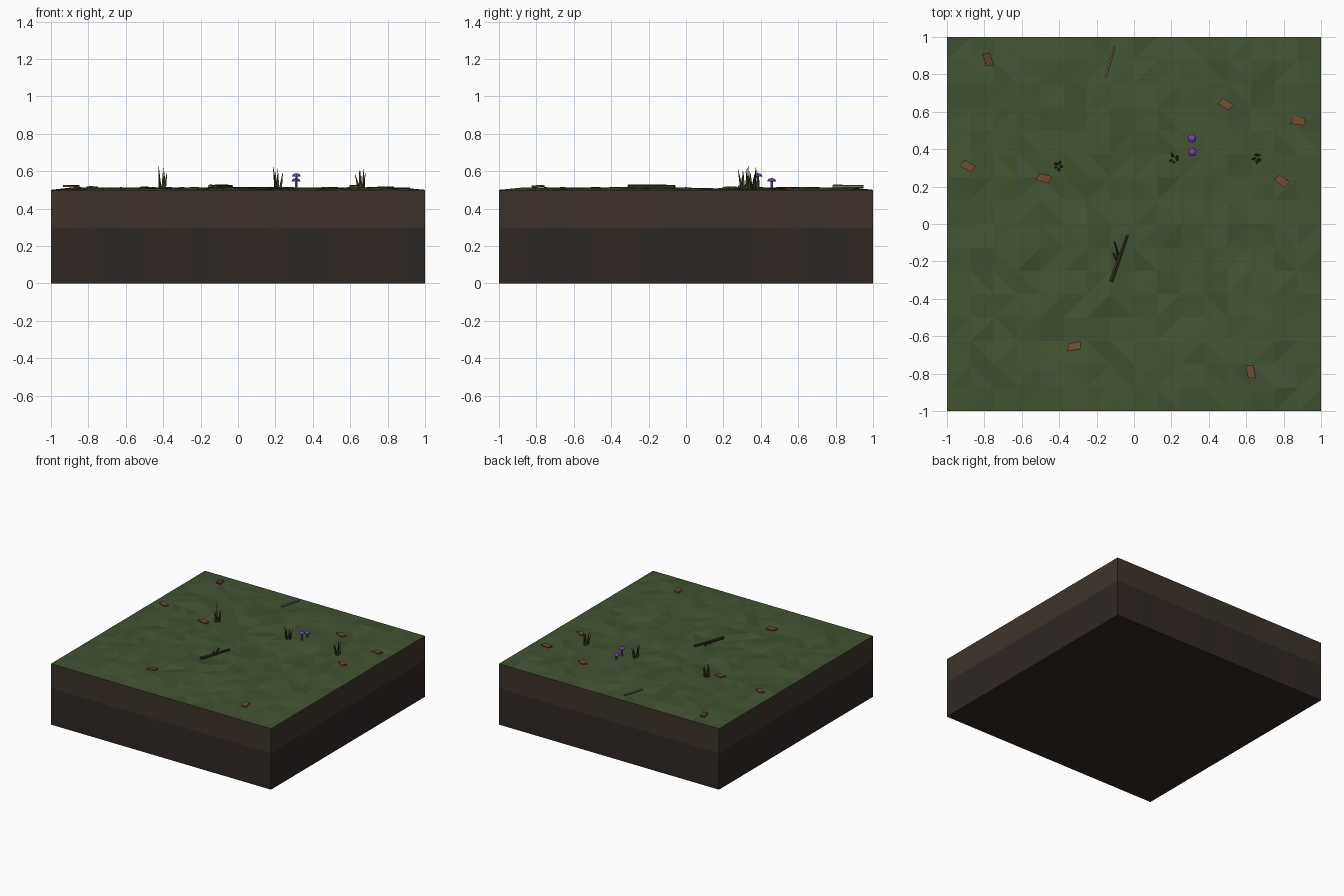
import bpy, bmesh, math, random
from mathutils import Vector, Matrix

if "Cube" in bpy.data.objects:
    bpy.data.objects.remove(bpy.data.objects["Cube"])

random.seed(7)
N = 16


def mat(name, r, g, b):
    m = bpy.data.materials.new(name)
    m.diffuse_color = (r, g, b, 1)
    m.use_nodes = True
    m.node_tree.nodes["Principled BSDF"].inputs["Base Color"].default_value = m.diffuse_color
    return m


GRASS = [mat("grass_a", .054, .086, .032), mat("grass_b", .048, .078, .029), mat("grass_c", .060, .090, .036)]
SOIL = [mat("soil_a", .050, .034, .024), mat("soil_b", .046, .034, .025)]
DEEP = [mat("deep_a", .031, .021, .017), mat("deep_b", .027, .021, .018)]
BLADE = mat("blade", .055, .055, .022)
LEAF = [mat("leaf_a", .17, .075, .030), mat("leaf_b", .10, .045, .024)]
WOOD = mat("wood", .035, .028, .020)
PALE = mat("pale_wood", .17, .15, .11)
STEM = mat("stem", .14, .12, .14)
CAP = mat("cap", .17, .05, .50)


def finish(name, bm, mats):
    bmesh.ops.recalc_face_normals(bm, faces=bm.faces)
    me = bpy.data.meshes.new(name)
    bm.to_mesh(me)
    bm.free()
    for m in mats:
        me.materials.append(m)
    ob = bpy.data.objects.new(name, me)
    bpy.context.collection.objects.link(ob)
    return ob


def tube(bm, a, b, r1, r2, sides=6):
    a, b = Vector(a), Vector(b)
    d = b - a
    rot = d.to_track_quat('Z', 'Y').to_matrix().to_4x4()
    bmesh.ops.create_cone(bm, cap_ends=True, segments=sides, radius1=r1, radius2=r2, depth=d.length,
                          matrix=Matrix.Translation((a + b) / 2) @ rot)


# Block: grid ground with an extruded two-layer soil skirt
bm = bmesh.new()
bmesh.ops.create_grid(bm, x_segments=N, y_segments=N, size=1, matrix=Matrix.Translation((0, 0, .5)))
for v in bm.verts:
    if max(abs(v.co.x), abs(v.co.y)) < .99:
        v.co.z += random.uniform(0, .015)
heights = {(round(v.co.x * 8), round(v.co.y * 8)): v.co.z for v in bm.verts}
rim = [e for e in bm.edges if e.is_boundary]
bmesh.ops.triangulate(bm, faces=bm.faces[:], quad_method='SHORT_EDGE')
for f in bm.faces:
    f.material_index = random.choice((0, 0, 1, 2))
for z, base in ((.3, 3), (0, 5)):
    geom = bmesh.ops.extrude_edge_only(bm, edges=rim)["geom"]
    for g in geom:
        if isinstance(g, bmesh.types.BMVert):
            g.co.z = z
        elif isinstance(g, bmesh.types.BMFace):
            g.material_index = base + random.randint(0, 1)
    rim = [g for g in geom if isinstance(g, bmesh.types.BMEdge) and all(abs(v.co.z - z) < 1e-4 for v in g.verts)]
base_face = bmesh.ops.contextual_create(bm, geom=rim)["faces"]
for f in base_face:
    f.material_index = 5
finish("ground_block", bm, GRASS + SOIL + DEEP)


def ground(x, y):
    return heights[(round(x * 8), round(y * 8))]


# Grass tufts: tapered three-sided blades fanning outward
for i, (x, y) in enumerate([(-.405, .31), (.215, .345), (.66, .355)]):
    bm = bmesh.new()
    for k in range(5):
        a = k * math.tau / 5 + i + random.uniform(-.3, .3)
        c, s = math.cos(a), math.sin(a)
        lean = random.uniform(.02, .045)
        h = random.uniform(.08, .125)
        tube(bm, (x + .014 * c, y + .014 * s, .5), (x + lean * c, y + lean * s, .507 + h), .010, .0006, 3)
    finish(f"grass_tuft_{i + 1}", bm, [BLADE])

# Fallen leaves: thin skewed quads
leaves = [(-.78, .88, 2.5, 1), (-.89, .31, .1, 0), (-.483, .245, .4, 0), (.49, .64, .1, 0),
          (.88, .55, .5, 0), (.79, .23, 0, 0), (-.32, -.655, .8, 0), (.625, -.79, 2.4, 0)]
for i, (x, y, rot, m) in enumerate(leaves):
    bm = bmesh.new()
    outline = [(-.044, .008), (-.010, .033), (.043, -.006), (.014, -.034)]
    z = ground(x, y) + .003
    f = bm.faces.new([bm.verts.new((px, py, 0)) for px, py in outline])
    up = bmesh.ops.extrude_face_region(bm, geom=[f])["geom"]
    for v in up:
        if isinstance(v, bmesh.types.BMVert):
            v.co.z = .009
    bm.transform(Matrix.Translation((x, y, z)) @ Matrix.Rotation(rot, 4, 'Z')
                 @ Matrix.Rotation(random.uniform(-.08, .08), 4, 'X'))
    finish(f"fallen_leaf_{i + 1}", bm, [LEAF[m]])

# Dark twig with two side shoots
bm = bmesh.new()
tube(bm, (-.122, -.308, .515), (-.035, -.06, .518), .014, .009)
tube(bm, (-.079, -.19, .517), (-.104, -.095, .522), .008, .003, 5)
tube(bm, (-.085, -.205, .517), (-.112, -.155, .518), .006, .003, 5)
finish("dark_twig", bm, [WOOD])

# Pale stick
bm = bmesh.new()
tube(bm, (-.153, .785, .518), (-.104, .948, .518), .010, .008)
finish("pale_stick", bm, [PALE])

# Mushrooms: slim stem and domed cap
for i, (x, y, z) in enumerate([(.312, .385, .572), (.31, .458, .546)]):
    bm = bmesh.new()
    tube(bm, (x, y, .5), (x, y, z + .004), .008, .006)
    finish(f"mushroom_stem_{i + 1}", bm, [STEM])
    bm = bmesh.new()
    bmesh.ops.create_uvsphere(bm, u_segments=8, v_segments=6, radius=.023)
    bmesh.ops.bisect_plane(bm, geom=bm.verts[:] + bm.edges[:] + bm.faces[:], plane_co=(0, 0, 0),
                           plane_no=(0, 0, -1), clear_outer=True)
    bmesh.ops.holes_fill(bm, edges=[e for e in bm.edges if e.is_boundary])
    bm.transform(Matrix.Translation((x, y, z)) @ Matrix.Diagonal((1, 1, .75, 1)))
    finish(f"mushroom_cap_{i + 1}", bm, [CAP])
